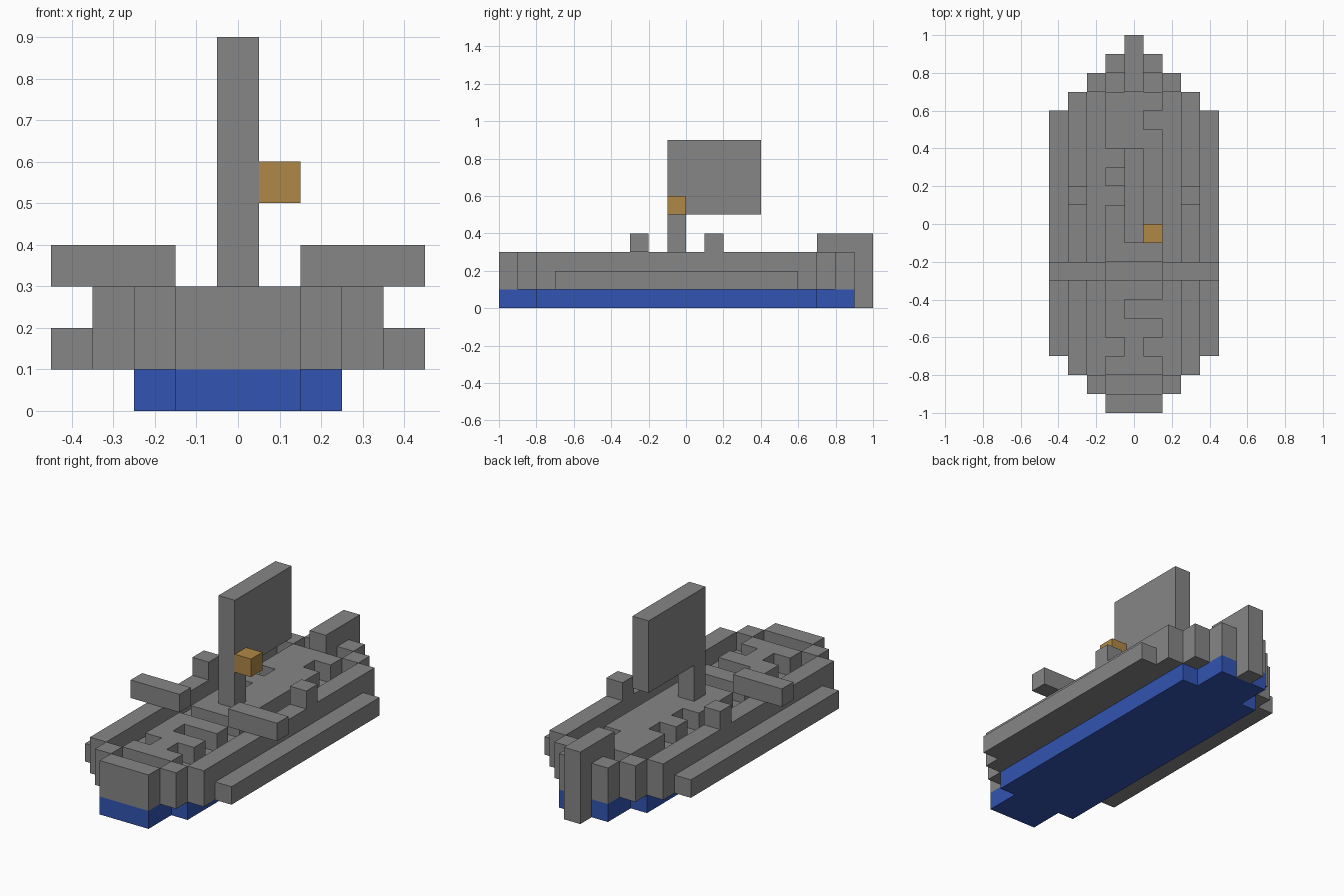
import bpy
import bmesh
from mathutils import Vector

S = 0.1  # block size
if "Cube" in bpy.data.objects:
    bpy.data.objects.remove(bpy.data.objects["Cube"], do_unlink=True)


def material(name, rgb):
    m = bpy.data.materials.new(name)
    m.use_nodes = True
    m.diffuse_color = (*rgb, 1)
    m.node_tree.nodes["Principled BSDF"].inputs["Base Color"].default_value = (*rgb, 1)
    return m


grey = material("grey", (0.24, 0.24, 0.24))
blue = material("blue", (0.032, 0.09, 0.445))
gold = material("gold", (0.434, 0.246, 0.061))


def fill(xs, ys, zs):
    """All blocks in inclusive ranges (x, y, z)."""
    return {(x, y, z) for x in range(xs[0], xs[1] + 1)
            for y in range(ys[0], ys[1] + 1) for z in range(zs[0], zs[1] + 1)}


def both(cells):
    return cells | {(-x, y, z) for x, y, z in cells}


def beam(half, y0, y1, z):
    return fill((-half, half), (y0, y1), (z, z))


parts = {}
# Blue bottom of the hull
parts["hull_bottom"] = (blue, beam(1, -10, 8, 0) | beam(2, -8, 6, 0))

# Grey hull body, stepped towards bow and stern
body = beam(1, -10, 8, 1) | beam(2, -9, 7, 1) | beam(3, -8, 6, 1)
parts["hull_body"] = (grey, body)
parts["side_ledges"] = (grey, both(fill((4, 4), (-7, 5), (1, 1))))

# Raised rim around the outline
rim = both(fill((3, 3), (-8, 6), (2, 2)))
for y in (-9, 7):
    rim |= both(fill((2, 2), (y, y), (2, 2)))
for y in (-10, 8):
    rim |= beam(1, y, y, 2)
parts["rim"] = (grey, rim)

# Raised deck with a cross gap and side notches
deck = beam(1, -8, 6, 2) - beam(1, -3, -3, 2)
for x, y in ((-1, 3), (-1, 1), (-1, -7), (1, 5), (1, -7), (1, -5), (0, -5)):
    deck.discard((x, y, 2))
parts["deck"] = (grey, deck)

# Stern keel, side beams and rim posts
parts["stern_post"] = (grey, fill((0, 0), (9, 9), (0, 3)) | fill((0, 0), (7, 8), (2, 3)) - rim)
parts["side_beams"] = (grey, both(fill((2, 4), (-3, -3), (3, 3))))
parts["rim_posts"] = (grey, both(fill((3, 3), (1, 1), (3, 3))))

# Mast, sail and lookout
parts["mast"] = (grey, fill((0, 0), (-1, -1), (3, 4)))
parts["sail"] = (grey, fill((0, 0), (-1, 3), (5, 8)))
parts["lookout"] = (gold, {(1, -1, 5)})

solid = set().union(*(cells for _, cells in parts.values()))
axes = [Vector((1, 0, 0)), Vector((0, 1, 0)), Vector((0, 0, 1))]


def build(name, mat, cells):
    """Skin the exposed block sides and merge flat areas."""
    bm = bmesh.new()
    for c in sorted(cells):
        mid = Vector((c[0], c[1] + 0.5, c[2] + 0.5))
        for a in range(3):
            for sign in (1, -1):
                n = axes[a] * sign
                if tuple(int(v) for v in Vector(c) + n) in solid:
                    continue
                u, v = axes[(a + 1) % 3] / 2, axes[(a + 2) % 3] / 2 * sign
                o = mid + n / 2
                bm.faces.new([bm.verts.new(p * S) for p in
                              (o - u - v, o + u - v, o + u + v, o - u + v)])
    bmesh.ops.remove_doubles(bm, verts=bm.verts, dist=0.001)
    bmesh.ops.dissolve_limit(bm, angle_limit=0.01, verts=bm.verts, edges=bm.edges)
    me = bpy.data.meshes.new(name)
    bm.to_mesh(me)
    bm.free()
    me.materials.append(mat)
    bpy.context.collection.objects.link(bpy.data.objects.new(name, me))


for name, (mat, cells) in parts.items():
    build(name, mat, cells)
